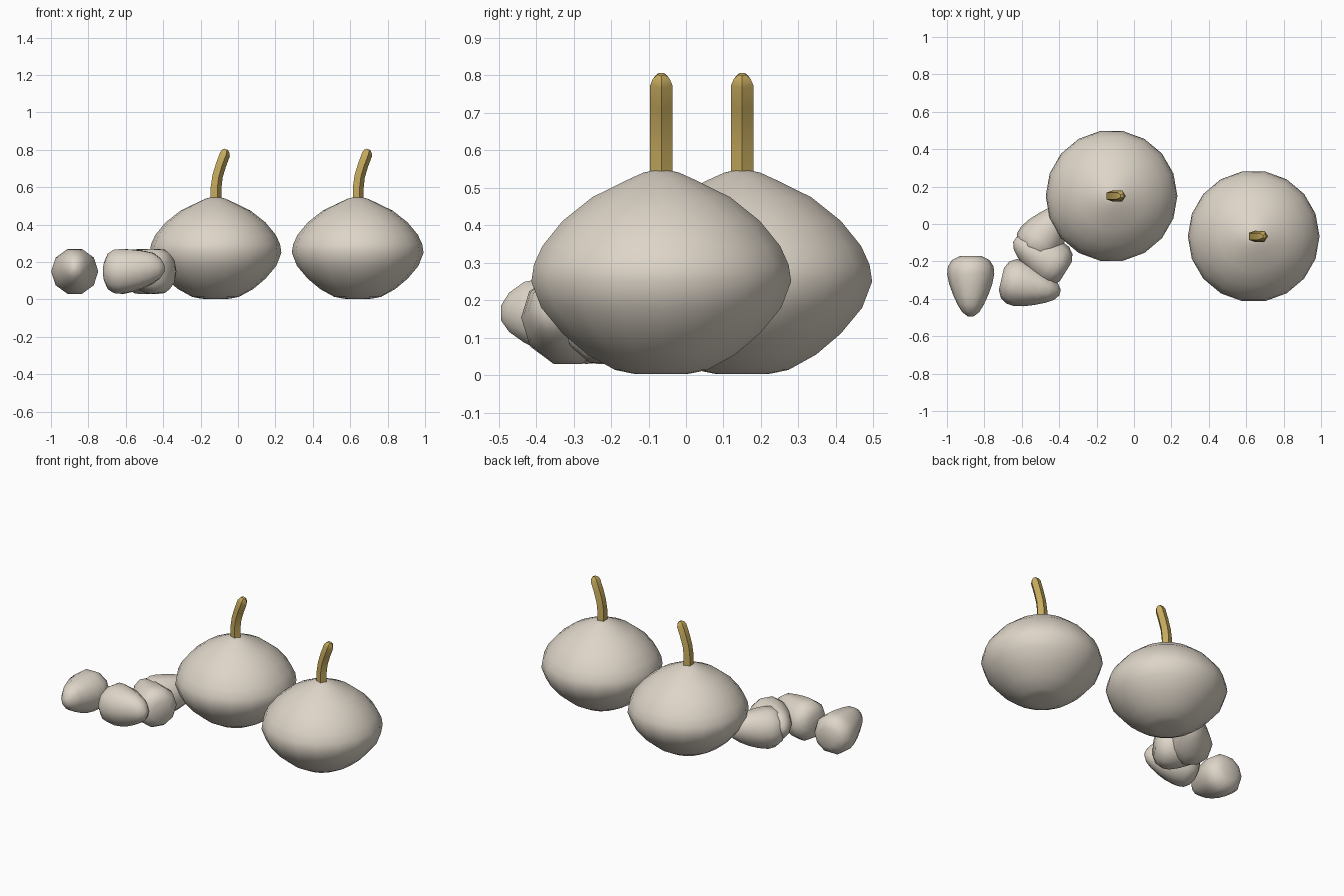
import bpy, math
from mathutils import Vector, Matrix

if "Cube" in bpy.data.objects:
    bpy.data.objects.remove(bpy.data.objects["Cube"])


def material(name, rgb):
    m = bpy.data.materials.new(name)
    m.diffuse_color = (*rgb, 1)
    m.use_nodes = True
    m.node_tree.nodes["Principled BSDF"].inputs["Base Color"].default_value = m.diffuse_color
    return m


SKIN = material("papery_cream", (0.73, 0.665, 0.577))
STEM = material("dry_stem", (0.56, 0.40, 0.11))


def loft(name, rings, mat, angle):
    """Skin a list of equal-sized point rings, capping both ends."""
    n = len(rings[0])
    verts = [p for ring in rings for p in ring]
    faces = [(i * n + j, i * n + (j + 1) % n, (i + 1) * n + (j + 1) % n, (i + 1) * n + j)
             for i in range(len(rings) - 1) for j in range(n)]
    faces += [tuple(reversed(range(n))), tuple(range(len(verts) - n, len(verts)))]
    me = bpy.data.meshes.new(name)
    me.from_pydata(verts, [], faces)
    me.materials.append(mat)
    ob = bpy.data.objects.new(name, me)
    bpy.context.collection.objects.link(ob)
    bpy.ops.object.select_all(action='DESELECT')
    ob.select_set(True)
    bpy.context.view_layer.objects.active = ob
    bpy.ops.object.shade_smooth_by_angle(angle=math.radians(angle))
    return ob


def circle(n, r):
    return [(r * math.cos(2 * math.pi * k / n), r * math.sin(2 * math.pi * k / n)) for k in range(n)]


# bulb profile: radius, height
BULB = [(0.03, 0.003), (0.075, 0.004), (0.125, 0.014), (0.2, 0.055), (0.267, 0.111),
        (0.325, 0.18), (0.352, 0.25), (0.345, 0.295), (0.322, 0.345), (0.267, 0.412),
        (0.187, 0.475), (0.09, 0.522), (0.05, 0.54), (0.025, 0.546)]
# stem path: x offset, height, lean, radius
STALK = [(0, 0.53, 0, 0.032), (0, 0.60, 4, 0.032), (0.008, 0.66, 14, 0.031),
         (0.026, 0.72, 22, 0.031), (0.048, 0.778, 24, 0.031),
         (0.053, 0.793, 24, 0.024), (0.057, 0.803, 24, 0.011)]

for tag, bx, by in (("left", -0.12, 0.15), ("right", 0.64, -0.066)):
    loft(tag + "_bulb", [[(bx + x, by + y, z) for x, y in circle(18, r)] for r, z in BULB], SKIN, 60)
    rings = []
    for ox, z, lean, r in STALK:
        tilt = Matrix.Rotation(math.radians(lean), 3, 'Y')
        rings.append([Vector((bx + ox, by, z)) + tilt @ Vector((x, y, 0)) for x, y in circle(5, r)])
    loft(tag + "_stem", rings, STEM, 40)

# clove profile from blunt end to tip: distance, half width, half height, lift
CLOVE = [(0, 0.06, 0.06, 0), (0.02, 0.10, 0.10, 0), (0.055, 0.122, 0.122, 0),
         (0.095, 0.126, 0.126, 0), (0.15, 0.115, 0.118, 0.004), (0.205, 0.095, 0.105, 0.01),
         (0.26, 0.07, 0.085, 0.018), (0.3, 0.045, 0.055, 0.018), (0.322, 0.015, 0.02, 0.016)]

# loose cloves: blunt end x, y and heading of the tip
for i, (cx, cy, heading) in enumerate([(-0.873, -0.172, -90), (-0.709, -0.294, -13),
                                       (-0.365, -0.255, 148), (-0.56, -0.165, 53)]):
    turn = Matrix.Rotation(math.radians(heading), 3, 'Z')
    rings = [[Vector((cx, cy, 0.15)) + turn @ Vector((t, x * w, y * h + lift)) for x, y in circle(10, 1)]
             for t, w, h, lift in CLOVE]
    loft("clove_%d" % (i + 1), rings, SKIN, 60)
